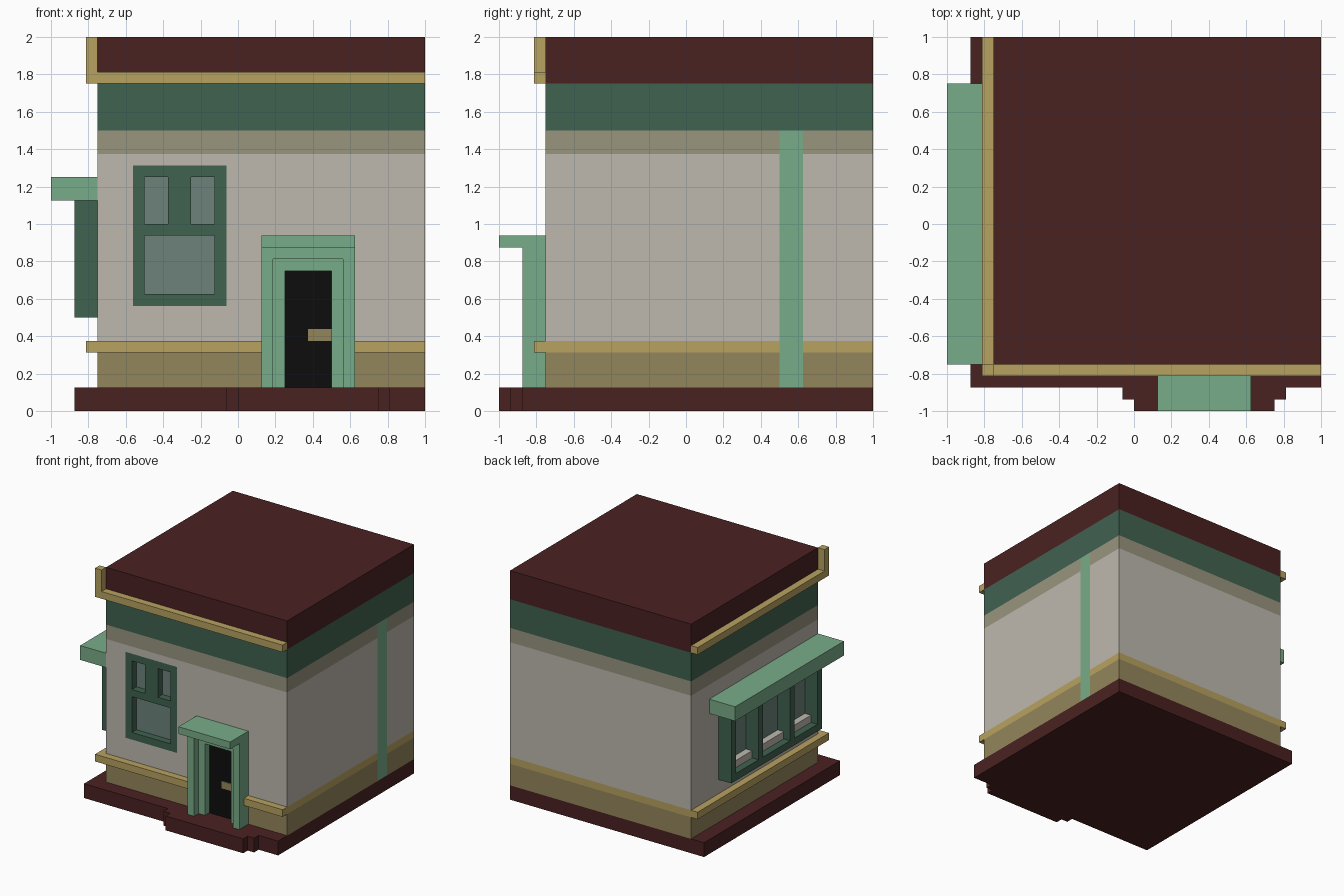
import bpy, bmesh
from mathutils import Vector

cube = bpy.data.objects.get("Cube")
if cube:
    bpy.data.objects.remove(cube, do_unlink=True)


# Materials, given as sRGB bytes and stored linear
def material(name, rgb):
    lin = [(v / 255 / 12.92) if v < 11 else ((v / 255 + 0.055) / 1.055) ** 2.4 for v in rgb]
    m = bpy.data.materials.new(name)
    m.use_nodes = True
    m.diffuse_color = (*lin, 1)
    bsdf = next(n for n in m.node_tree.nodes if n.type == "BSDF_PRINCIPLED")
    bsdf.inputs["Base Color"].default_value = (*lin, 1)
    bsdf.inputs["Roughness"].default_value = 0.9
    return m


MAT = {n: material(n.replace("_", " "), c) for n, c in {
    "dark_red": (74, 33, 33), "gold": (184, 162, 96), "dark_green": (64, 98, 80),
    "taupe": (153, 149, 127), "cream": (190, 185, 175), "khaki": (148, 134, 92),
    "mint": (121, 172, 136), "glass": (108, 130, 122), "black": (13, 13, 13)}.items()}


def finish(name, bm, mats):
    bmesh.ops.recalc_face_normals(bm, faces=bm.faces)
    mesh = bpy.data.meshes.new(name)
    bm.to_mesh(mesh)
    bm.free()
    for m in mats:
        mesh.materials.append(MAT[m])
    obj = bpy.data.objects.new(name, mesh)
    bpy.context.collection.objects.link(obj)
    return obj


# Vertical prism from a plan outline
def prism(name, outline, z0, z1, mat):
    bm = bmesh.new()
    face = bm.faces.new([bm.verts.new((x, y, z0)) for x, y in outline])
    top = bmesh.ops.extrude_face_region(bm, geom=[face], use_keep_orig=True)["geom"]
    bmesh.ops.translate(bm, vec=(0, 0, z1 - z0),
                        verts=[v for v in top if isinstance(v, bmesh.types.BMVert)])
    return finish(name, bm, [mat])


def box(name, x, y, z, mat):
    outline = [(x[0], y[0]), (x[1], y[0]), (x[1], y[1]), (x[0], y[1])]
    return prism(name, outline, z[0], z[1], mat)


# Building body: painted bands, a drainpipe strip and a recessed front window
BANDS = [(0.3125, "khaki"), (0.375, "gold"), (1.375, "cream"),
         (1.5, "taupe"), (1.75, "dark_green"), (2.01, "dark_red")]
FRAME = (-0.5625, -0.0625, 0.5625, 1.3125)
PANES = [(-0.5, -0.375, 1.0, 1.25), (-0.25, -0.125, 1.0, 1.25), (-0.5, -0.125, 0.625, 0.9375)]
RECESS = 0.0625
FRONT = -0.75


def inside(c, r):
    return r[0] < c.x < r[1] and r[2] < c.z < r[3]


def body_colour(c, n):
    if n.x > 0.9 and c.x > 0.99 and 0.5 < c.y < 0.625 and c.z < 1.5:
        return "mint"
    if c.y < FRONT + RECESS + 0.01 and inside(c, FRAME) and abs(c.x) < 0.7:
        return "glass" if c.y > FRONT + RECESS - 0.005 else "dark_green"
    return next(name for top, name in BANDS if c.z < top)


def cut(bm, axis, value, faces):
    co, no = Vector(), Vector()
    co[axis], no[axis] = value, 1
    geom = list(faces)
    geom += {e for f in faces for e in f.edges} | {v for f in faces for v in f.verts}
    bmesh.ops.bisect_plane(bm, geom=geom, plane_co=co, plane_no=no, dist=1e-5)


bm = bmesh.new()
bmesh.ops.create_cube(bm, size=1)
for v in bm.verts:
    v.co = (v.co.x * 1.75 + 0.125, v.co.y * 1.75 + 0.125, v.co.z * 1.875 + 1.0625)
for top, _ in BANDS[:-1]:
    cut(bm, 2, top, bm.faces[:])
for y in (0.5, 0.625):
    cut(bm, 1, y, [f for f in bm.faces if f.calc_center_median().x > 0.99])
rects = [FRAME] + PANES
for axis, values in ((0, {v for r in rects for v in r[:2]}), (2, {v for r in rects for v in r[2:]})):
    for value in sorted(values):
        cut(bm, axis, value, [f for f in bm.faces if f.calc_center_median().y < FRONT + 0.001])
for pane in PANES:
    faces = [f for f in bm.faces if f.calc_center_median().y < FRONT + 0.001
             and inside(f.calc_center_median(), pane)]
    new = bmesh.ops.extrude_face_region(bm, geom=faces)["geom"]
    bmesh.ops.translate(bm, vec=(0, RECESS, 0),
                        verts=[v for v in new if isinstance(v, bmesh.types.BMVert)])
    bmesh.ops.delete(bm, geom=[f for f in faces if f.is_valid], context="FACES_ONLY")
bmesh.ops.recalc_face_normals(bm, faces=bm.faces)
names = list(MAT)
for f in bm.faces:
    f.material_index = names.index(body_colour(f.calc_center_median(), f.normal))
finish("building_body", bm, names)

# Ground slab with the stepped doorstep
prism("base_slab", [(-0.875, 1), (-0.875, -0.875), (-0.0625, -0.875), (-0.0625, -0.9375),
                    (0, -0.9375), (0, -1), (0.75, -1), (0.75, -0.9375), (0.8125, -0.9375),
                    (0.8125, -0.875), (1, -0.875), (1, 1)], 0, 0.125, "dark_red")


# Gold mouldings around the front and left walls
def moulding(name, end, z0, z1):
    prism(name, [(-0.8125, 1), (-0.8125, -0.8125), (end, -0.8125),
                 (end, -0.75), (-0.75, -0.75), (-0.75, 1)], z0, z1, "gold")


moulding("roof_moulding", 1, 1.75, 1.8125)
moulding("lower_moulding", 0.125, 0.3125, 0.375)
box("lower_moulding_right", (0.625, 1), (-0.8125, -0.75), (0.3125, 0.375), "gold")
box("roof_corner_post", (-0.8125, -0.75), (-0.8125, -0.75), (1.8125, 2), "gold")


# Door with two nested surrounds and a canopy
def surround(name, x0, x1, top, y):
    w = 0.0625
    for side, a in (("left", x1 - w), ("right", x0)):
        box(f"{name}_{side}_post", (a, a + w), (y, -0.75), (0.125, top), "mint")
    box(f"{name}_lintel", (x0 + w, x1 - w), (y, -0.75), (top - w, top), "mint")


surround("outer_door_frame", 0.125, 0.625, 0.875, -0.875)
surround("inner_door_frame", 0.1875, 0.5625, 0.8125, -0.8125)
box("door_canopy", (0.125, 0.625), (-1, -0.75), (0.875, 0.9375), "mint")
box("door", (0.25, 0.5), (-0.753, -0.75), (0.125, 0.75), "black")
box("door_handle", (0.375, 0.5), (-0.76, -0.753), (0.375, 0.4375), "khaki")

# Display window on the left wall: rails, posts, panes, sills and awning
DEPTH = (-0.875, -0.75)
for part, z in (("bottom", (0.5, 0.5625)), ("top", (1.0625, 1.125))):
    box(f"display_{part}_rail", DEPTH, (-0.625, 0.625), z, "dark_green")
for i, y in enumerate((-0.625, -0.25, 0.1875, 0.5625)):
    box(f"display_post_{i + 1}", DEPTH, (y, y + 0.0625), (0.5625, 1.0625), "dark_green")
for i, y in enumerate(((-0.5625, -0.25), (-0.1875, 0.1875), (0.25, 0.5625))):
    box(f"display_pane_{i + 1}", (-0.754, -0.75), y, (0.5625, 1.0625), "glass")
    box(f"display_sill_{i + 1}", (-0.8125, -0.754), y, (0.5625, 0.625), "cream")
box("awning", (-1, -0.75), (-0.75, 0.75), (1.125, 1.25), "mint")
